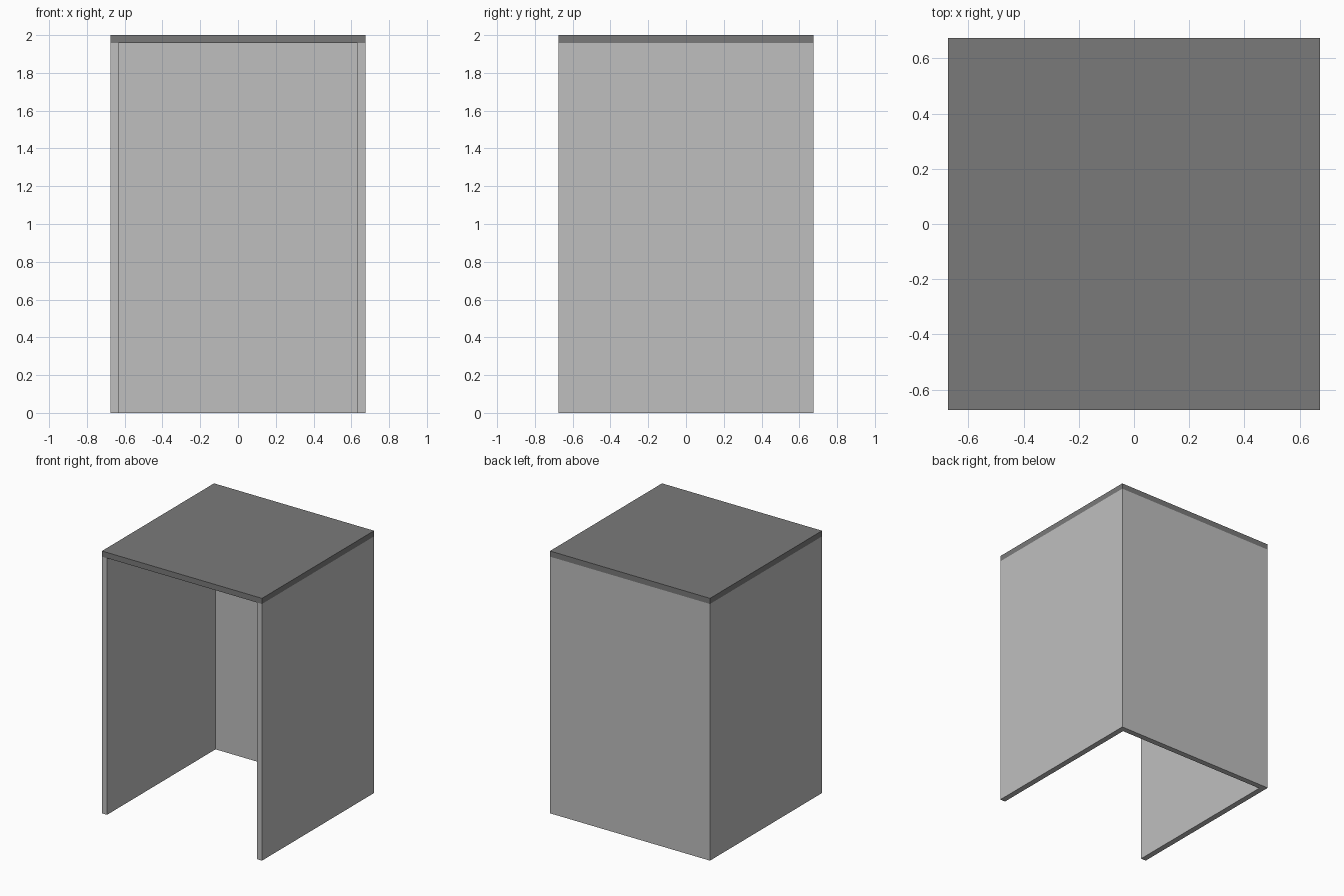
import bpy
import bmesh

if "Cube" in bpy.data.objects:
    bpy.data.objects.remove(bpy.data.objects["Cube"], do_unlink=True)

HALF = 0.675      # half width and depth
THICK = 0.043     # panel thickness
HEIGHT = 2.0


def make_material(name, grey):
    mat = bpy.data.materials.new(name)
    mat.use_nodes = True
    colour = (grey, grey, grey, 1)
    mat.diffuse_color = colour
    mat.node_tree.nodes["Principled BSDF"].inputs["Base Color"].default_value = colour
    return mat


def extrude_plan(name, outline, bottom, top, mat):
    """Raise a flat plan outline into a solid panel."""
    bm = bmesh.new()
    face = bm.faces.new([bm.verts.new((x, y, bottom)) for x, y in outline])
    raised = bmesh.ops.extrude_face_region(bm, geom=[face], use_keep_orig=True)
    verts = [v for v in raised["geom"] if isinstance(v, bmesh.types.BMVert)]
    bmesh.ops.translate(bm, verts=verts, vec=(0, 0, top - bottom))
    bmesh.ops.recalc_face_normals(bm, faces=bm.faces)
    mesh = bpy.data.meshes.new(name)
    bm.to_mesh(mesh)
    bm.free()
    mesh.materials.append(mat)
    obj = bpy.data.objects.new(name, mesh)
    bpy.context.collection.objects.link(obj)
    return obj


light_grey = make_material("light grey", 0.52)
dark_grey = make_material("dark grey", 0.195)

# Two sides and the back as one U-shaped wall, open at the front
inner = HALF - THICK
walls = [(-HALF, -HALF), (-inner, -HALF), (-inner, inner), (inner, inner),
         (inner, -HALF), (HALF, -HALF), (HALF, HALF), (-HALF, HALF)]
extrude_plan("walls", walls, 0, HEIGHT - THICK, light_grey)

# Flat top panel
top = [(-HALF, -HALF), (HALF, -HALF), (HALF, HALF), (-HALF, HALF)]
extrude_plan("top_panel", top, HEIGHT - THICK, HEIGHT, dark_grey)
